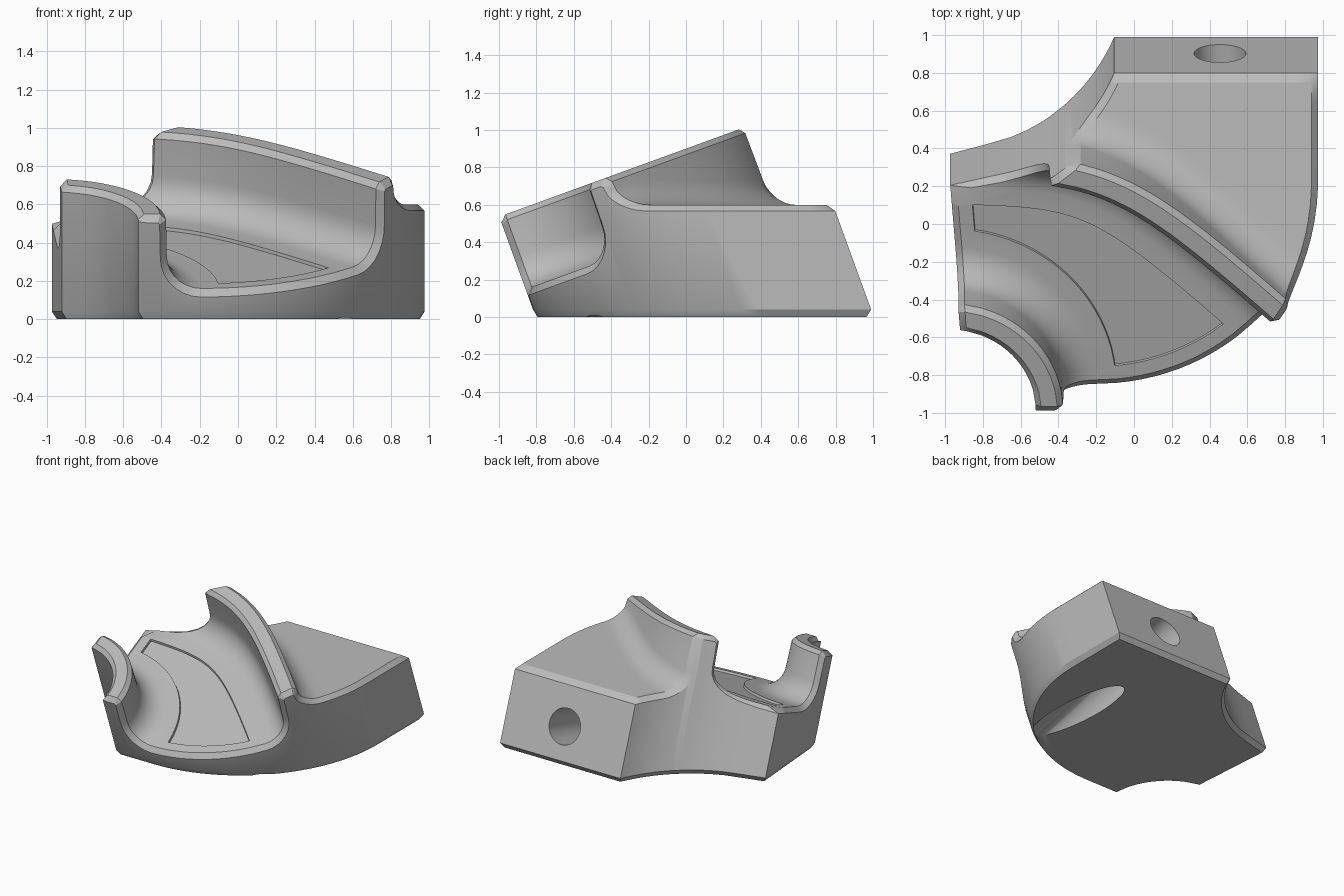
import bpy, bmesh
from math import sin, cos, radians, hypot, sqrt, exp, log, pi
from mathutils import Vector

if "Cube" in bpy.data.objects:
    bpy.data.objects.remove(bpy.data.objects["Cube"])

# The body is designed in a tilted frame: x, v (up the slope), w (off the slope)
TILT = radians(20)
SN, CS = sin(TILT), cos(TILT)
CHAMFER = 0.035
TOP, FLOOR, R = 0.846, 0.433, 0.18
BACK_R, BACK_Z = 0.14, 0.6
SLANT = 0.004
V_BACK = 0.944
STATIONS = 40


def to_world(x, v, w):
    return Vector((x, v * CS - w * SN, v * SN + w * CS))


def deck(v):
    """Slope height of the level rear deck."""
    return (BACK_Z - v * SN) / CS


# Outline distances: left side with rear scoop, and front with rounded corner
def inside_a(p):
    left = p[0] + 0.92 + 0.0786 * (p[1] + 0.31)
    return min(left, hypot(p[0] + 0.975, p[1] - 1.35) - 0.96)


def inside_b(p):
    return 1.175 - hypot(max(p[0] + 0.2, 0), max(0.42 - p[1], 0))


# Plan curves, t from 0 (left) to 1 (right)
def arc(r):
    def curve(t):
        a = radians(100 - 115 * t)
        return Vector((-0.98 + r * cos(a), -0.757 + r * sin(a)))
    return curve


def sweep(o):
    def curve(t):
        x = -1.3 + 2.6 * t
        e = exp((x + 0.13) / 0.2)
        slope = -0.94 * e / (1 + e)
        k = o / sqrt(1 + slope * slope)
        return Vector((x - slope * k, 0.55 - 0.188 * log(1 + e) + k))
    return curve


def rear(v):
    return lambda t: Vector((-0.9 + 2.2 * t, v))


def blend(a, b, f):
    return lambda t: a(t).lerp(b(t), f)


def clip(curve, inside, inset, outer):
    lo, hi = 0.5, outer
    for _ in range(40):
        mid = (lo + hi) / 2
        if inside(curve(mid)) > inset:
            lo = mid
        else:
            hi = mid
    return lo


def sink(pts):
    """Offset a profile into the material, for the chamfered ends."""
    out = []
    for i, p in enumerate(pts):
        if i in (0, len(pts) - 1):
            out.append(Vector((0, -CHAMFER)))
            continue
        d1 = (Vector(p) - Vector(pts[i - 1])).normalized()
        d2 = (Vector(pts[i + 1]) - Vector(p)).normalized()
        n1, n2 = Vector((-d1.y, d1.x)), Vector((-d2.y, d2.x))
        out.append(-CHAMFER * (n1 + n2) / (1 + n1.dot(n2)))
    return out


def fillet(o, h, r, side):
    angles = [pi / 2 * i / 7 for i in range(8)]
    return [(o + side * r * (1 - cos(a)), h + r * (1 - sin(a))) for a in angles]


tracks = []  # (main plan curve, end plan curve, height rule, end drop)


def flat(curve, height):
    tracks.append((curve, curve, height, -CHAMFER))


# Inner wall profile
inner = [(0.46, TOP - 0.03), (0.49, TOP), (0.575, TOP), (0.605, TOP - 0.03)]
inner += fillet(0.605 + SLANT, FLOOR, R, 1)
for i, ((o, h), d) in enumerate(zip(inner, sink(inner))):
    do, dh = (0, 0) if i == 0 else d
    tracks.append((arc(o), arc(o + do), lambda v, h=h: h, dh))

# Channel floor
floor_h = lambda v: FLOOR
recess_first = len(tracks)
for i in range(13):
    flat(blend(arc(0.885), sweep(-0.28), i / 12), floor_h)
recess_last = len(tracks) - 1

# Outer wall profile, running out into the rear deck
outer = fillet(-SLANT, FLOOR, R, -1)[::-1]
outer += [(0, TOP - 0.03), (0.03, TOP), (0.12, TOP), (0.15, TOP - 0.03)]
rear_start = len(outer)
outer += fillet(0.15 + SLANT, 0.5, BACK_R, 1)
for i, ((o, h), d) in enumerate(zip(outer, sink(outer))):
    if i < rear_start:
        height = lambda v, h=h: h
    else:
        height = lambda v, f=(h - 0.5) / BACK_R: deck(v) + f * min(BACK_R, 0.78 - deck(v))
    tracks.append((sweep(o), sweep(o + d.x), height, d.y))

# Rear deck and its back chamfer
deck_edge = sweep(outer[-1][0])
for i in range(1, 11):
    flat(blend(deck_edge, rear(V_BACK - 0.034), i / 10), deck)
tracks.append((rear(V_BACK), rear(V_BACK), lambda v: deck(v) - CHAMFER, 0))

# Top surface grid
bm = bmesh.new()
grid, plan = [], []
for main, end, height, drop in tracks:
    row = []

    def put(curve, t, dh=0):
        x, v = curve(t)
        row.append((x, v, height(v) + dh))

    a, b = clip(main, inside_a, 0.11, 0), clip(main, inside_b, 0.11, 1)
    put(end, clip(end, inside_a, 0, 0), drop)
    put(main, clip(main, inside_a, CHAMFER, 0))
    for s in range(STATIONS + 1):
        put(main, a + (b - a) * s / STATIONS)
    put(main, clip(main, inside_b, CHAMFER, 1))
    put(end, clip(end, inside_b, 0, 1), drop)
    plan.append(row)
    grid.append([bm.verts.new(to_world(*p)) for p in row])

recess = []
last = len(grid[0]) - 1
for k in range(len(grid) - 1):
    for s in range(last):
        f = bm.faces.new((grid[k][s], grid[k][s + 1], grid[k + 1][s + 1], grid[k + 1][s]))
        if recess_first <= k < recess_last and 2 <= s < last - 2:
            recess.append(f)

# Side walls, bottom chamfer and underside
n = len(grid)
loop = [(0, s) for s in range(last)] + [(k, last) for k in range(n - 1)]
loop += [(n - 1, s) for s in range(last, 0, -1)] + [(k, 0) for k in range(n - 1, 0, -1)]
rim = [grid[k][s] for k, s in loop]
low = []
for k, s in loop:
    x, v, _ = plan[k][s]
    low.append(to_world(x, v, (0.04 - v * SN) / CS))
m = len(low)
area = sum(low[i - 1].x * low[i].y - low[i].x * low[i - 1].y for i in range(m))
turn = 1 if area > 0 else -1
base = []
for i, p in enumerate(low):
    d1 = (p - low[i - 1]).normalized()
    d2 = (low[(i + 1) % m] - p).normalized()
    n1, n2 = Vector((-d1.y, d1.x, 0)), Vector((-d2.y, d2.x, 0))
    q = p + turn * 0.025 * (n1 + n2) / max(0.5, 1 + n1.dot(n2))
    q.z = 0
    base.append(bm.verts.new(q))
low = [bm.verts.new(p) for p in low]
for upper, lower in ((rim, low), (low, base)):
    for i in range(m):
        j = (i + 1) % m
        bm.faces.new((upper[i], upper[j], lower[j], lower[i]))
bm.faces.new(base)
bmesh.ops.recalc_face_normals(bm, faces=bm.faces[:])

# Shallow recessed panel in the channel floor
bmesh.ops.inset_region(bm, faces=recess, thickness=0.003, depth=-0.018, use_even_offset=True)

mesh = bpy.data.meshes.new("channel_body")
bm.to_mesh(mesh)
bm.free()
body = bpy.data.objects.new("channel_body", mesh)
bpy.context.collection.objects.link(body)

grey = bpy.data.materials.new("plain_grey")
grey.use_nodes = True
grey.diffuse_color = (0.5, 0.5, 0.5, 1)
grey.node_tree.nodes["Principled BSDF"].inputs["Base Color"].default_value = (0.5, 0.5, 0.5, 1)
mesh.materials.append(grey)

# Sloping bore from the back face out through the underside
axis = Vector((-0.05, cos(radians(16.3)), sin(radians(16.3))))
bpy.ops.mesh.primitive_cylinder_add(vertices=64, radius=0.137, depth=4, location=(0.455, 0.905, 0.28))
drill = bpy.context.object
drill.name = "bore_cutter"
drill.hide_render = True
drill.rotation_euler = axis.to_track_quat('Z', 'Y').to_euler()
drill.data.materials.append(grey)
bore = body.modifiers.new("bore", 'BOOLEAN')
bore.operation = 'DIFFERENCE'
bore.solver = 'EXACT'
bore.object = drill

bpy.ops.object.select_all(action='DESELECT')
body.select_set(True)
bpy.context.view_layer.objects.active = body
bpy.ops.object.modifier_apply(modifier=bore.name)
bpy.data.objects.remove(drill)
bpy.ops.object.shade_smooth_by_angle(angle=radians(30))
